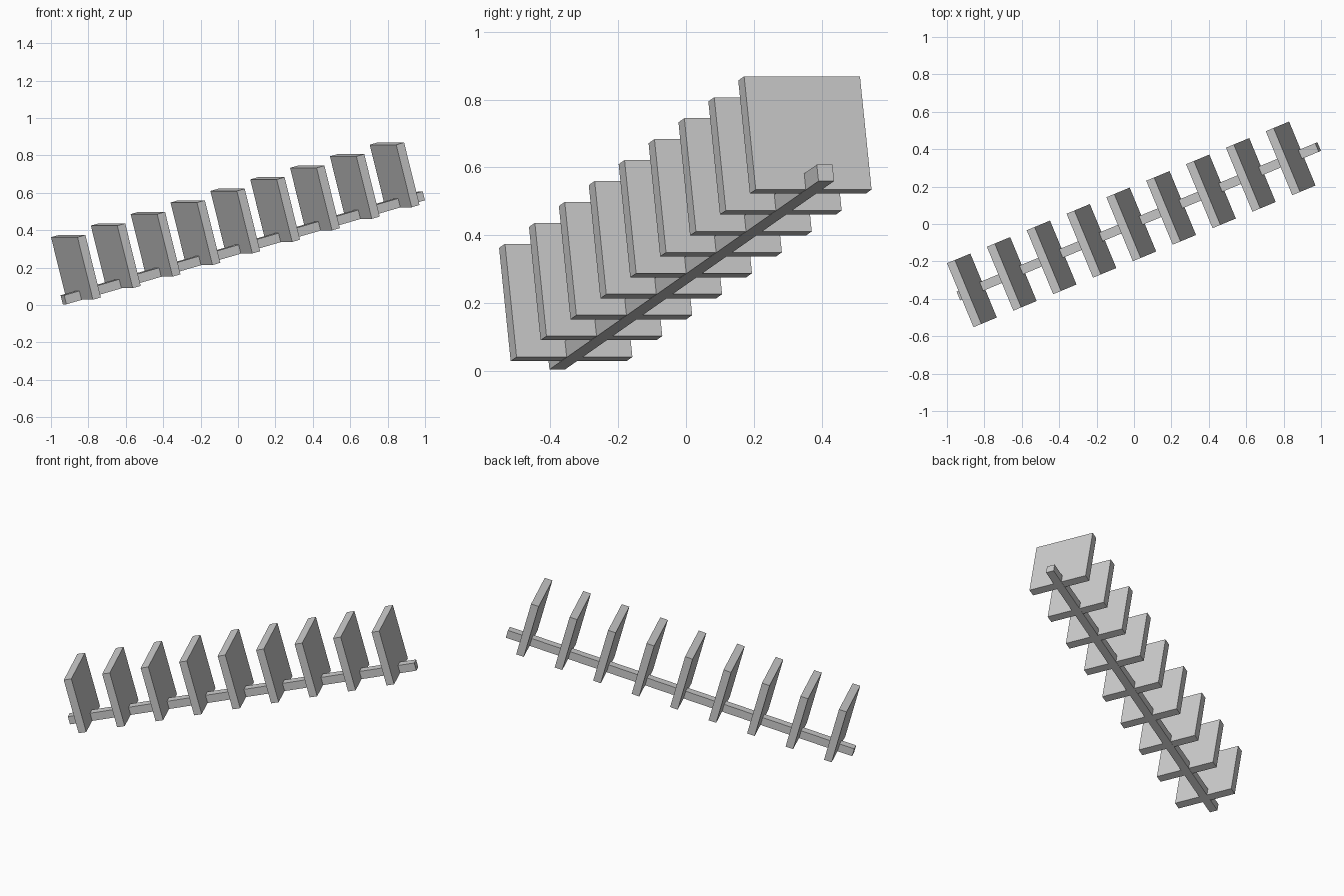
import bpy
import bmesh
from math import radians
from mathutils import Matrix, Vector

default = bpy.data.objects.get("Cube")
if default:
    bpy.data.objects.remove(default, do_unlink=True)

# Single plain grey
grey = bpy.data.materials.new("light_grey")
grey.use_nodes = True
colour = (0.6, 0.6, 0.6, 1.0)
grey.diffuse_color = colour
grey.node_tree.nodes["Principled BSDF"].inputs["Base Color"].default_value = colour

# Shared frame: local x runs along the sloping rod, z points up the plates
frame = (Matrix.Translation((-0.0145, -0.002, 0.4485))
         @ Matrix.Rotation(radians(22.5), 4, "Z")
         @ Matrix.Rotation(radians(-15), 4, "Y"))


def box(name, centre, size):
    """Flat-faced box placed in the shared frame."""
    mesh = bpy.data.meshes.new(name)
    bm = bmesh.new()
    bmesh.ops.create_cube(bm, size=1, matrix=Matrix.Diagonal((*size, 1)))
    bm.to_mesh(mesh)
    bm.free()
    mesh.materials.append(grey)
    obj = bpy.data.objects.new(name, mesh)
    obj.matrix_world = frame @ Matrix.Translation(Vector(centre))
    bpy.context.collection.objects.link(obj)
    return obj


# Row of upright plates
PLATES, SPACING, HEIGHT, THICKNESS = 9, 0.2387, 0.346, 0.047
for i in range(PLATES):
    along = (i - (PLATES - 1) / 2) * SPACING
    box(f"plate_{i + 1}", (along, 0, 0), (THICKNESS, 0.37, HEIGHT))

# Square rod through the plates, level with their lower edges
ROD = 0.05
box("rod", (0.005, 0, (ROD - HEIGHT) / 2 - 0.001), (PLATES * SPACING, ROD, ROD))
